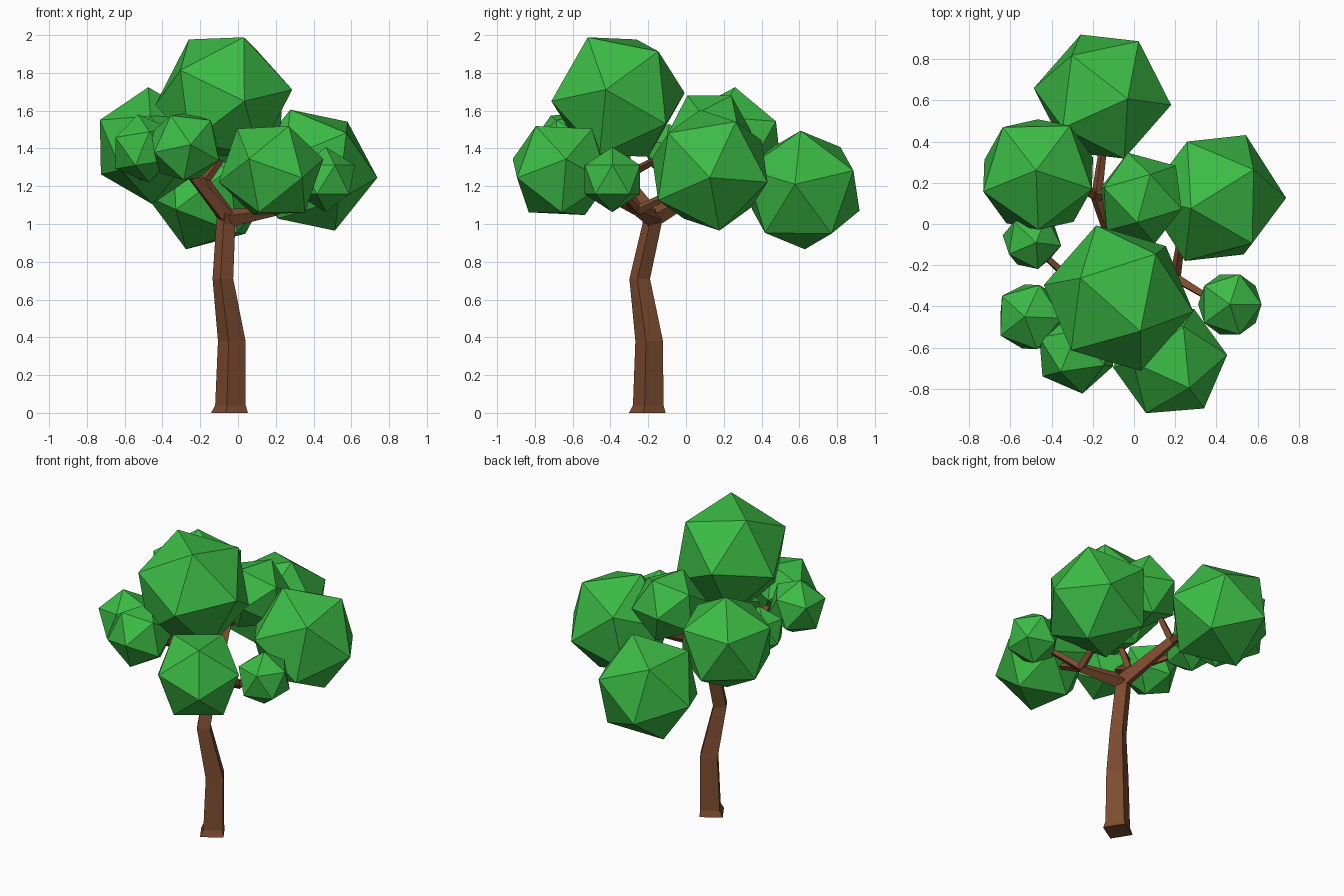
import bpy, bmesh, math
from mathutils import Vector, Matrix

if "Cube" in bpy.data.objects:
    bpy.data.objects.remove(bpy.data.objects["Cube"])


def material(name, rgb):
    m = bpy.data.materials.new(name)
    m.diffuse_color = (*rgb, 1)
    m.use_nodes = True
    m.node_tree.nodes["Principled BSDF"].inputs["Base Color"].default_value = m.diffuse_color
    return m


leaf = material("leaf green", (0.045, 0.5, 0.06))
bark = material("bark brown", (0.21, 0.072, 0.03))


def finish(bm, name, mat):
    me = bpy.data.meshes.new(name)
    bmesh.ops.recalc_face_normals(bm, faces=bm.faces)
    bm.to_mesh(me)
    bm.free()
    me.materials.append(mat)
    bpy.context.collection.objects.link(bpy.data.objects.new(name, me))


# Leaf clump: icosahedron turned so two neighbouring corners point along p1, p2
def clump(name, center, r, p1, p2):
    z = Vector(p1).normalized()
    p2 = Vector(p2)
    x = (p2 - z * p2.dot(z)).normalized()
    rot = Matrix((x, z.cross(x), z)).transposed().to_4x4()
    bm = bmesh.new()
    bmesh.ops.create_icosphere(bm, subdivisions=1, radius=r,
                               matrix=Matrix.Translation(center) @ rot)
    finish(bm, name, leaf)


# Limb: four-sided tube along (point, radius) stations
def limb(name, stations, flat=False):
    bm = bmesh.new()
    rings = []
    pts = [Vector(s[:3]) for s in stations]
    for i, s in enumerate(stations):
        d = pts[min(i + 1, len(pts) - 1)] - pts[max(i - 1, 0)]
        d = Vector((0, 0, 1)) if flat else d.normalized()
        u = Vector((1, 0, 0))
        if abs(d.x) > 0.9:
            u = Vector((0, 0, 1))
        u = (u - d * u.dot(d)).normalized()
        v = d.cross(u)
        ring = []
        for k in range(4):
            a = math.radians(-13 + 90 * k)
            ring.append(bm.verts.new(pts[i] + s[3] * (u * math.cos(a) + v * math.sin(a))))
        rings.append(ring)
    for a, b in zip(rings, rings[1:]):
        for k in range(4):
            bm.faces.new((a[k], a[(k + 1) % 4], b[(k + 1) % 4], b[k]))
    bm.faces.new(rings[0][::-1])
    bm.faces.new(rings[-1])
    finish(bm, name, bark)


# Foliage
clump("crown_top", (-.075, -.36, 1.672), .37, (.365, -.065, .04), (.115, -.345, -.02))
clump("crown_back", (-.153, .618, 1.18), .337, (-.327, .04, -.03), (-.115, .30, -.11))
clump("crown_right", (.395, .126, 1.285), .345, (.345, 0, -.04), (.163, .306, -.065))
clump("crown_left", (-.465, .24, 1.415), .31, (-.01, .02, .31), (-.258, -.08, .13))
clump("crown_middle", (.035, .125, 1.485), .23, (-.02, -.12, .2), (.04, .1, .2))
clump("crown_front", (.175, -.665, 1.283), .285, (.275, .03, .06), (.165, -.235, -.04))
clump("small_clump_right", (.465, -.39, 1.235), .172, (0, 0, .17), (.152, 0, .077))
clump("small_clump_left", (-.5, -.45, 1.4), .183, (-.03, 0, .18), (-.16, -.1, .05))
clump("small_clump_front", (-.28, -.62, 1.41), .205, (.03, -.2, .01), (.13, -.09, .13))
clump("tiny_clump_left", (-.495, -.08, 1.38), .152, (.02, -.01, .15), (.03, -.14, .06))

# Trunk
limb("trunk", [(-.045, -.205, 0, .1), (-.04, -.2, .04, .083), (-.033, -.195, .38, .075),
               (-.08, -.245, .71, .056), (-.065, -.18, 1.0, .052), (-.05, -.175, 1.06, .06)], True)

# Main branches
fork = (-.055, -.175, 1.03, .05)
back = (-.18, .14, 1.22)
right = (.2, -.26, 1.07)
left = (-.24, -.33, 1.25)
limb("branch_back", [fork, (*back, .035)])
limb("branch_right", [fork, (*right, .028)])
limb("branch_left", [fork, (*left, .028)])

# Twigs reaching the clumps
for name, start, end in [
        ("twig_back", back, (-.14, .45, 1.2)),
        ("twig_middle", back, (-.03, .14, 1.43)),
        ("twig_far_left", back, (-.38, .22, 1.38)),
        ("twig_right", right, (.24, .0, 1.2)),
        ("twig_small_right", right, (.4, -.38, 1.2)),
        ("twig_front", right, (.18, -.55, 1.22)),
        ("twig_small_left", left, (-.42, -.42, 1.37)),
        ("twig_small_front", left, (-.28, -.54, 1.36)),
        ("twig_tiny_left", left, (-.45, -.14, 1.35)),
        ("twig_top", left, (-.14, -.35, 1.5))]:
    limb(name, [(*start, .027), (*end, .017)])
